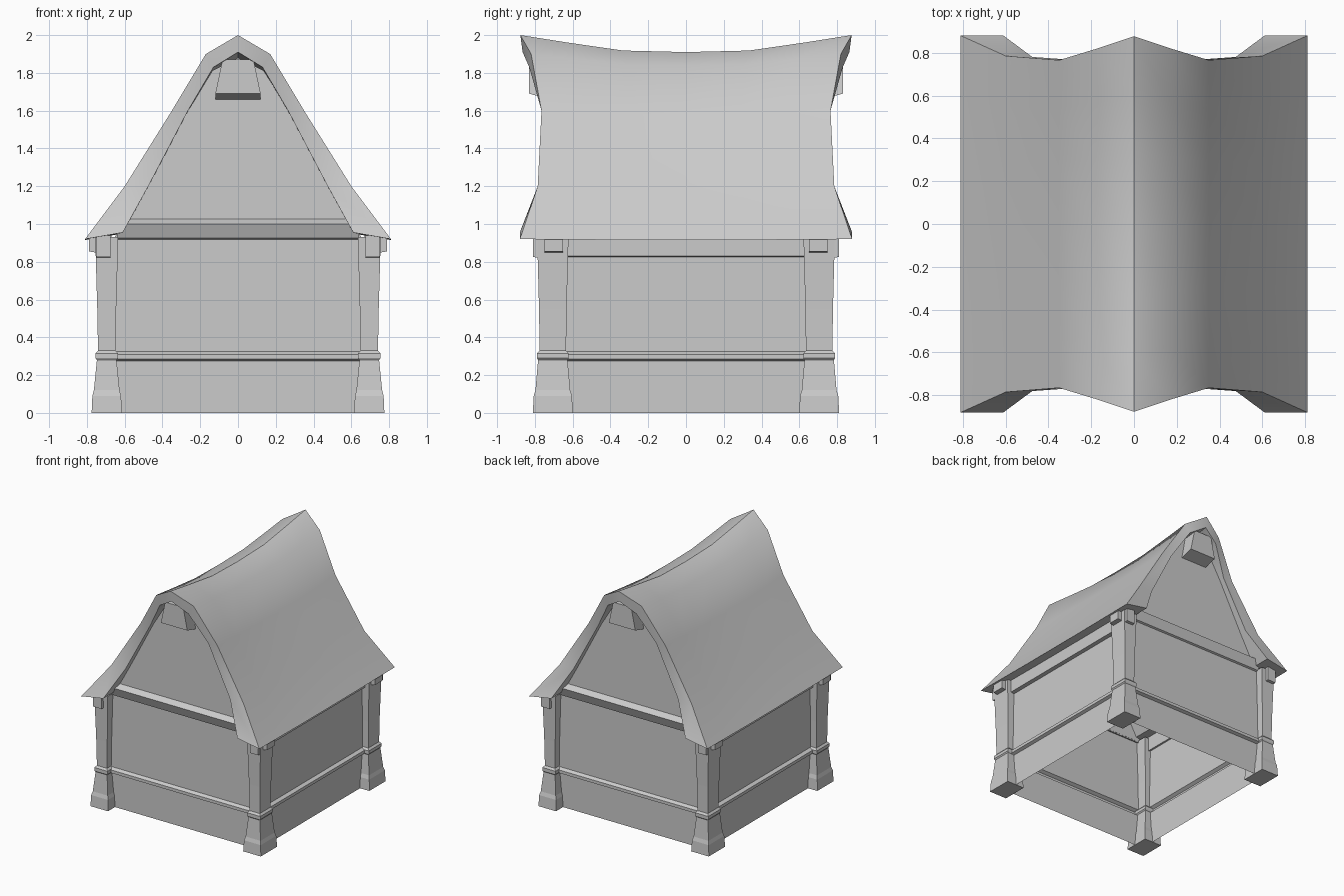
import bpy, bmesh, math

if "Cube" in bpy.data.objects:
    bpy.data.objects.remove(bpy.data.objects["Cube"], do_unlink=True)

grey = bpy.data.materials.new("plain_grey")
grey.use_nodes = True
COLOUR = (0.6, 0.6, 0.6, 1)
grey.diffuse_color = COLOUR
grey.node_tree.nodes["Principled BSDF"].inputs["Base Color"].default_value = COLOUR


def loft(name, rings, caps=True):
    """Skin a row of equal closed rings."""
    bm = bmesh.new()
    rows = [[bm.verts.new(p) for p in ring] for ring in rings]
    n = len(rows[0])
    for a, b in zip(rows, rows[1:]):
        for i in range(n):
            j = (i + 1) % n
            bm.faces.new((a[i], a[j], b[j], b[i]))
    if caps:
        bm.faces.new(rows[0])
        bm.faces.new(rows[-1])
    bmesh.ops.recalc_face_normals(bm, faces=bm.faces)
    mesh = bpy.data.meshes.new(name)
    bm.to_mesh(mesh)
    bm.free()
    mesh.materials.append(grey)
    obj = bpy.data.objects.new(name, mesh)
    bpy.context.collection.objects.link(obj)
    return obj


def rect(x0, x1, y0, y1, z):
    return [(x0, y0, z), (x1, y0, z), (x1, y1, z), (x0, y1, z)]


WX, WY = 0.69, 0.72  # wall planes

# Walls with a moulded rail running round them
wall_profile = [(0, 0), (0, 0.275), (0.025, 0.285), (0.025, 0.31), (0, 0.325), (0, 0.93)]
loft("walls", [rect(-WX - o, WX + o, -WY - o, WY + o, z) for o, z in wall_profile], caps=False)

# Corner posts: height, half width, half depth
post_profile = [(0, 0.08, 0.106), (0.09, 0.076, 0.101), (0.12, 0.068, 0.092),
                (0.28, 0.052, 0.078), (0.29, 0.06, 0.084), (0.315, 0.06, 0.084),
                (0.33, 0.046, 0.07), (0.55, 0.05, 0.073), (0.93, 0.061, 0.083)]
for sx, side in ((1, "left"), (-1, "right")):
    for sy, end in ((1, "back"), (-1, "front")):
        cx, cy = sx * 0.695, sy * 0.705
        loft(f"post_{end}_{side}",
             [rect(cx - a, cx + a, cy - b, cy + b, z) for z, a, b in post_profile])
        # Bracket blocks under the eaves
        loft(f"end_bracket_{end}_{side}",
             [[(sx * x, sy * 0.7, 0.815), (sx * x, sy * 0.81, 0.825),
               (sx * x, sy * 0.81, 0.94), (sx * x, sy * 0.7, 0.94)] for x in (0.675, 0.75)])
        loft(f"side_bracket_{end}_{side}",
             [[(sx * 0.7, sy * y, 0.84), (sx * 0.79, sy * y, 0.855),
               (sx * 0.79, sy * y, 0.93), (sx * 0.7, sy * y, 0.94)] for y in (0.65, 0.75)])

# Beams under the side eaves
for sx, side in ((1, "left"), (-1, "right")):
    loft(f"eave_beam_{side}",
         [[(sx * 0.67, y, 0.82), (sx * 0.72, y, 0.83), (sx * 0.72, y, 0.94), (sx * 0.67, y, 0.94)]
          for y in (-0.65, 0.65)])

# Gables, tie beams and peak blocks
half = [(0.66, 0.92), (0.62, 0.98), (0.3, 1.57), (0.14, 1.81)]
gable = half + [(0, 1.88)] + [(-x, z) for x, z in reversed(half)]
for sy, end in ((1, "back"), (-1, "front")):
    loft(f"gable_{end}", [[(x, sy * y, z) for x, z in gable] for y in (0.7, WY)])
    loft(f"tie_beam_{end}",
         [[(x, sy * 0.7, 0.91), (x, sy * 0.735, 0.925), (x, sy * 0.765, 1.0), (x, sy * 0.715, 1.03)]
          for x in (-0.64, 0.64)])
    loft(f"peak_block_{end}",
         [[(-b, sy * 0.7, 1.655), (b, sy * 0.7, 1.655), (b, sy * 0.83, 1.69), (-b, sy * 0.83, 1.69)]
          if low else rect(-b, b, sy * 0.7, sy * 0.83, 1.87)
          for b, low in ((0.12, True), (0.082, False))])

# Roof: x, end depth, end height, drop at the middle; eave to ridge
outer = [(0.81, 0.88, 0.92, 0.005), (0.6, 0.785, 1.2, 0.01), (0.35, 0.765, 1.6, 0.02),
         (0.17, 0.82, 1.9, 0.06), (0, 0.877, 2.0, 0.09)]
inner = [(0.61, 0.88, 0.955, 0.005), (0.475, 0.78, 1.2, 0.01), (0.265, 0.765, 1.6, 0.02),
         (0.13, 0.83, 1.83, 0.05), (0, 0.865, 1.91, 0.08)]


def both_slopes(row):
    return row + [(-x, y, z, d) for x, y, z, d in reversed(row[:-1])]


section = both_slopes(outer) + both_slopes(inner)[::-1]
stations = []
for t in (-1, -0.7, -0.38, 0, 0.38, 0.7, 1):
    sag = 1 - max(0, (abs(t) - 0.3) / 0.7) ** 1.1
    stations.append([(x, y * t, z - d * sag) for x, y, z, d in section])
roof = loft("roof", stations, caps=False)

# Close the roof ends with a strip between outer and inner edges
bm = bmesh.new()
bm.from_mesh(roof.data)
bm.verts.ensure_lookup_table()
n = len(section)
for base in (0, len(bm.verts) - n):
    for i in range(n // 2 - 1):
        bm.faces.new([bm.verts[base + k] for k in (i, i + 1, n - 2 - i, n - 1 - i)])
bmesh.ops.recalc_face_normals(bm, faces=bm.faces)
bm.to_mesh(roof.data)
bm.free()
bpy.ops.object.select_all(action="DESELECT")
roof.select_set(True)
bpy.context.view_layer.objects.active = roof
bpy.ops.object.shade_smooth_by_angle(angle=math.radians(38))
